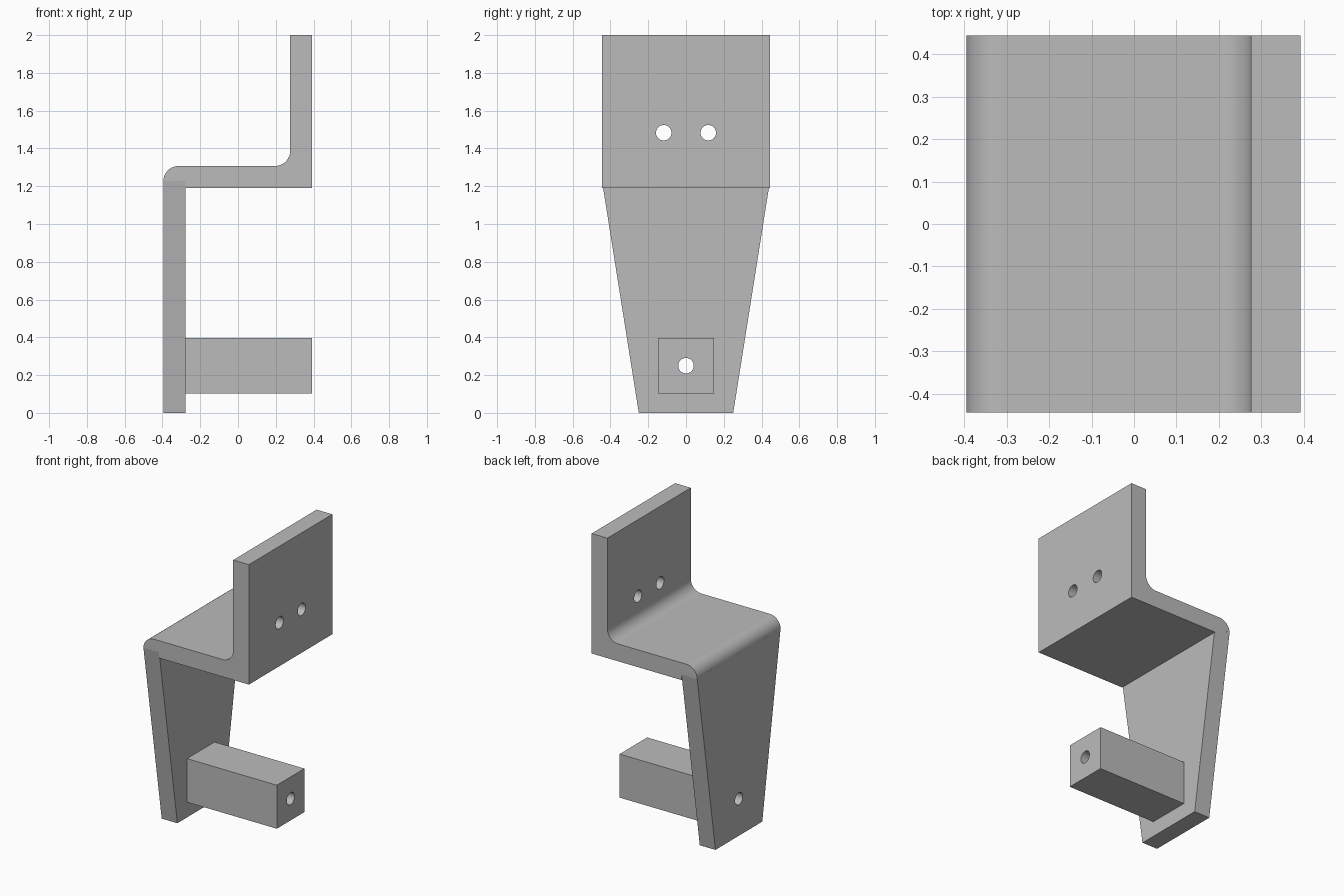
import bpy
import bmesh
from math import pi, cos, sin
from mathutils import Matrix, Vector

if "Cube" in bpy.data.objects:
    bpy.data.objects.remove(bpy.data.objects["Cube"], do_unlink=True)

grey = bpy.data.materials.new("plain grey")
grey.use_nodes = True
colour = (0.5, 0.5, 0.5, 1)
grey.diffuse_color = colour
grey.node_tree.nodes["Principled BSDF"].inputs["Base Color"].default_value = colour

X0, X1 = -0.395, 0.393      # outer faces of the bracket
THICK = 0.117
INNER = X0 + THICK          # inner face of the leg
HALF = 0.445                # half width of the bracket
SHELF, TOP, JOIN = 1.19, 2.0, 1.23


def add_object(name, bm):
    bmesh.ops.recalc_face_normals(bm, faces=bm.faces)
    mesh = bpy.data.meshes.new(name)
    bm.to_mesh(mesh)
    bm.free()
    mesh.materials.append(grey)
    obj = bpy.data.objects.new(name, mesh)
    bpy.context.collection.objects.link(obj)
    return obj


def prism(name, points, offset):
    """Extrude a flat outline along the offset vector."""
    bm = bmesh.new()
    face = bm.faces.new([bm.verts.new(p) for p in points])
    ext = bmesh.ops.extrude_face_region(bm, geom=[face], use_keep_orig=True)
    verts = [g for g in ext["geom"] if isinstance(g, bmesh.types.BMVert)]
    bmesh.ops.translate(bm, verts=verts, vec=Vector(offset))
    return add_object(name, bm)


def arc(cx, cz, radius, start, end, steps=14):
    angles = [start + (end - start) * i / steps for i in range(steps + 1)]
    return [(cx + radius * cos(a), cz + radius * sin(a)) for a in angles]


def activate(obj):
    bpy.ops.object.select_all(action="DESELECT")
    obj.select_set(True)
    bpy.context.view_layer.objects.active = obj


def drill(obj, y, z, radius=0.041):
    """Cut a round hole along x."""
    bm = bmesh.new()
    bmesh.ops.create_cone(bm, cap_ends=True, segments=40, radius1=radius,
                          radius2=radius, depth=2,
                          matrix=Matrix.Translation((0, y, z)) @ Matrix.Rotation(pi / 2, 4, "Y"))
    cutter = add_object("hole_cutter", bm)
    cutter.hide_render = True
    mod = obj.modifiers.new("hole", "BOOLEAN")
    mod.operation = "DIFFERENCE"
    mod.solver = "EXACT"
    mod.object = cutter
    activate(obj)
    bpy.ops.object.modifier_apply(modifier=mod.name)
    bpy.data.objects.remove(cutter, do_unlink=True)


# Stepped bracket: shelf with a rounded outer bend and a filleted upright
R = 0.08
shelf_top = SHELF + THICK
upright = X1 - THICK
outline = [(INNER, JOIN), (INNER, SHELF), (X1, SHELF), (X1, TOP), (upright, TOP)]
outline += arc(upright - R, shelf_top + R, R, 0, -pi / 2)
outline += arc(X0 + R, shelf_top - R, R, pi / 2, pi)
if outline[-1][1] > JOIN + 0.001:
    outline.append((X0, JOIN))
bracket = prism("stepped_bracket", [(x, -HALF, z) for x, z in outline], (0, 2 * HALF, 0))
for side in (-1, 1):
    drill(bracket, side * 0.118, 1.483)

# Tapered leg hanging from the bend
FOOT = 0.25
leg = prism("tapered_leg",
            [(X0, -FOOT, 0), (X0, FOOT, 0), (X0, HALF, JOIN), (X0, -HALF, JOIN)],
            (THICK, 0, 0))
drill(leg, 0, 0.25)

# Square block standing out from the leg
B = 0.147
block = prism("square_block",
              [(INNER, y, 0.25 + z) for y, z in ((-B, -B), (B, -B), (B, B), (-B, B))],
              (X1 - INNER, 0, 0))
drill(block, 0, 0.25)

# Smooth the bends and holes, keep flat faces flat
for obj in (bracket, leg, block):
    activate(obj)
    bpy.ops.object.shade_smooth_by_angle(angle=pi / 6)
    mod = obj.modifiers.new("flat_faces", "WEIGHTED_NORMAL")
    mod.keep_sharp = True
